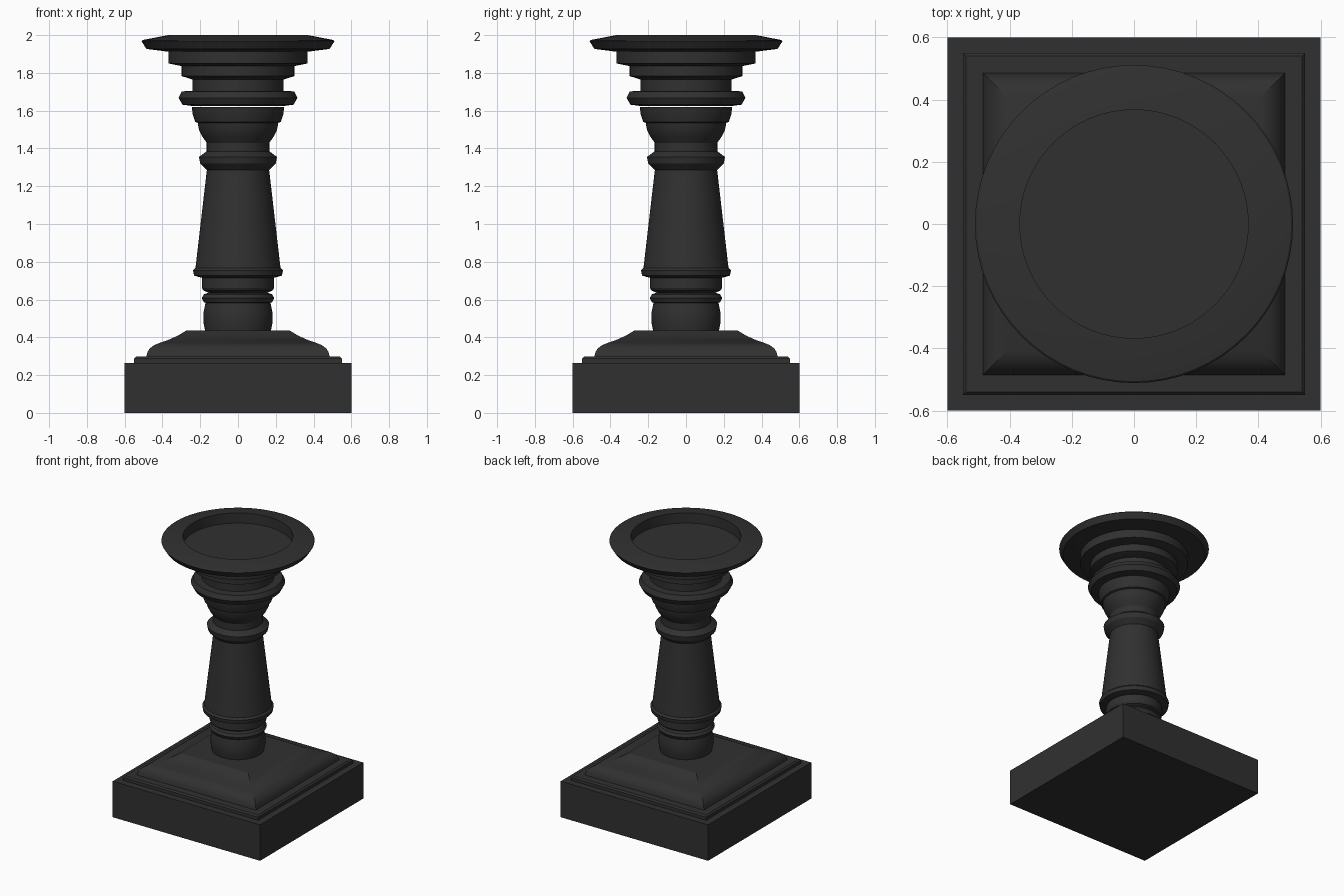
import bpy, bmesh, math

if "Cube" in bpy.data.objects:
    bpy.data.objects.remove(bpy.data.objects["Cube"])

# One dark painted finish
paint = bpy.data.materials.new("charcoal black")
paint.use_nodes = True
COLOUR = (0.03, 0.03, 0.03, 1)
paint.diffuse_color = COLOUR
bsdf = paint.node_tree.nodes["Principled BSDF"]
bsdf.inputs["Base Color"].default_value = COLOUR
bsdf.inputs["Roughness"].default_value = 0.6


def turned(name, profile, sides=64):
    """Stack rings of (radius, height); four sides gives a square moulding."""
    bm = bmesh.new()
    square = sides == 4
    scale = math.sqrt(2) if square else 1
    start = math.pi / 4 if square else 0
    rings = []
    for r, z in profile:
        ring = []
        for i in range(sides):
            a = start + math.tau * i / sides
            ring.append(bm.verts.new((r * scale * math.cos(a), r * scale * math.sin(a), z)))
        rings.append(ring)
    for low, high in zip(rings, rings[1:]):
        for i in range(sides):
            j = (i + 1) % sides
            bm.faces.new((low[i], low[j], high[j], high[i]))
    bm.faces.new(rings[0][::-1])
    bm.faces.new(rings[-1])
    bmesh.ops.recalc_face_normals(bm, faces=bm.faces)
    mesh = bpy.data.meshes.new(name)
    bm.to_mesh(mesh)
    bm.free()
    mesh.materials.append(paint)
    obj = bpy.data.objects.new(name, mesh)
    bpy.context.collection.objects.link(obj)
    bpy.ops.object.select_all(action='DESELECT')
    obj.select_set(True)
    bpy.context.view_layer.objects.active = obj
    bpy.ops.object.shade_smooth_by_angle(angle=math.radians(30))
    return obj


# Square base
turned("base_block", [(0.6, 0), (0.6, 0.265)], 4)
turned("base_step", [(0.55, 0.265), (0.55, 0.288), (0.54, 0.298)], 4)
turned("base_moulding", [(0.485, 0.298), (0.48, 0.32), (0.468, 0.341), (0.445, 0.358),
                         (0.41, 0.372), (0.37, 0.386), (0.32, 0.408), (0.275, 0.435)], 4)

# Lower stem with a pinched ring
turned("lower_stem", [(0.173, 0.43), (0.183, 0.48), (0.183, 0.53), (0.172, 0.583),
                      (0.18, 0.585), (0.192, 0.608), (0.18, 0.628), (0.155, 0.636),
                      (0.183, 0.648), (0.19, 0.66), (0.19, 0.72)])

# Tapered shaft and its collars
turned("shaft_collar", [(0.19, 0.715), (0.233, 0.727), (0.238, 0.755), (0.225, 0.768)])
turned("tapered_shaft", [(0.225, 0.768), (0.165, 1.285)])
turned("neck_collar", [(0.165, 1.285), (0.2, 1.32), (0.207, 1.355), (0.168, 1.383)])

# Flared cup
turned("flared_cup", [(0.166, 1.383), (0.166, 1.43), (0.19, 1.465), (0.207, 1.5),
                      (0.213, 1.535), (0.226, 1.54), (0.24, 1.58), (0.244, 1.62)])
turned("cup_ring", [(0.244, 1.625), (0.295, 1.632), (0.314, 1.668), (0.297, 1.702),
                    (0.24, 1.705)])

# Stepped crown
turned("crown_neck", [(0.242, 1.7), (0.242, 1.765)])
turned("crown_step", [(0.242, 1.765), (0.298, 1.783), (0.298, 1.836)])
turned("crown_drum", [(0.298, 1.836), (0.368, 1.85), (0.368, 1.915)])

# Dish with a sunken floor
turned("top_dish", [(0.368, 1.912), (0.485, 1.927), (0.511, 1.968), (0.505, 1.974),
                    (0.37, 2.0), (0.367, 2.0), (0.367, 1.925)])
